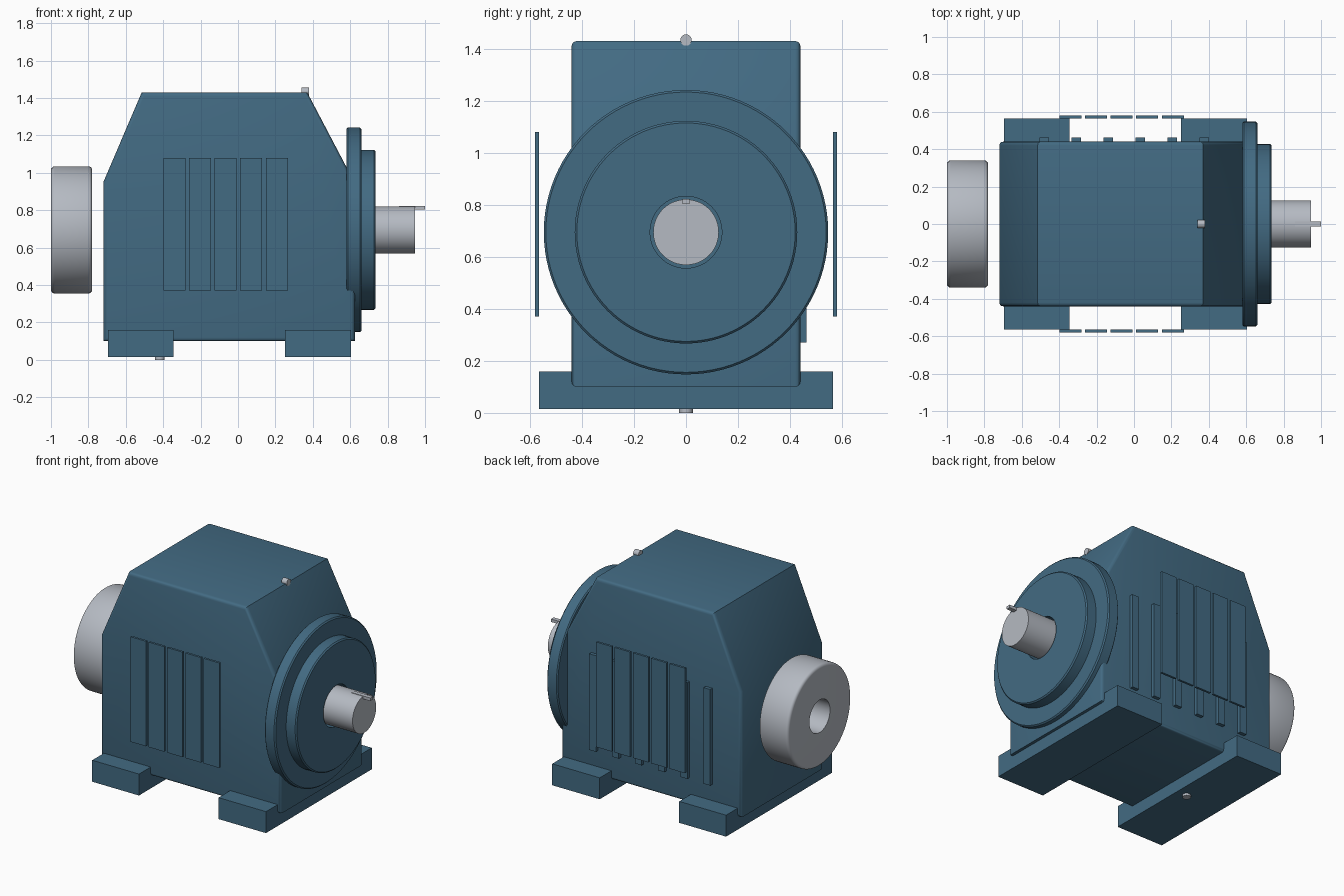
import bpy, bmesh, math
from mathutils import Matrix

if "Cube" in bpy.data.objects:
    bpy.data.objects.remove(bpy.data.objects["Cube"])

AXIS_Z = 0.695  # height of the shaft line


def material(name, rgb):
    m = bpy.data.materials.new(name)
    m.diffuse_color = (*rgb, 1)
    m.use_nodes = True
    m.node_tree.nodes["Principled BSDF"].inputs["Base Color"].default_value = m.diffuse_color
    return m


BLUE = material("blue_paint", (0.055, 0.145, 0.225))
STEEL = material("bare_steel", (0.46, 0.49, 0.54))


def finish(name, bm, mat, smooth=False):
    bmesh.ops.recalc_face_normals(bm, faces=bm.faces)
    me = bpy.data.meshes.new(name)
    bm.to_mesh(me)
    bm.free()
    me.materials.append(mat)
    ob = bpy.data.objects.new(name, me)
    bpy.context.collection.objects.link(ob)
    if smooth:
        bpy.ops.object.select_all(action='DESELECT')
        ob.select_set(True)
        bpy.context.view_layer.objects.active = ob
        bpy.ops.object.shade_smooth_by_angle(angle=math.radians(35))
    return ob


def box(name, x0, x1, y0, y1, z0, z1, mat):
    bm = bmesh.new()
    size = Matrix.Diagonal((x1 - x0, y1 - y0, z1 - z0, 1))
    centre = Matrix.Translation(((x0 + x1) / 2, (y0 + y1) / 2, (z0 + z1) / 2))
    bmesh.ops.create_cube(bm, size=1, matrix=centre @ size)
    return finish(name, bm, mat)


def lathe(name, profile, mat, z=AXIS_Z, closed=False, n=96):
    """Spin (x, radius) points about a line parallel to x."""
    bm = bmesh.new()
    rings = []
    for x, r in profile:
        if r == 0:
            rings.append([bm.verts.new((x, 0, z))] * n)
        else:
            rings.append([bm.verts.new((x, r * math.sin(a), z + r * math.cos(a)))
                          for a in (math.tau * i / n for i in range(n))])
    pairs = list(zip(rings, rings[1:] + rings[:1]))
    for a, b in pairs if closed else pairs[:-1]:
        for i in range(n):
            j = (i + 1) % n
            bm.faces.new(list(dict.fromkeys((a[i], a[j], b[j], b[i]))))
    return finish(name, bm, mat, True)


# Housing: side profile extruded across, with softened side rims
outline = [(-0.72, 0.1), (0.625, 0.1), (0.625, 0.945),
           (0.37, 1.43), (-0.515, 1.43), (-0.72, 0.95)]
bm = bmesh.new()
front = bm.faces.new([bm.verts.new((x, -0.44, z)) for x, z in outline])
extruded = bmesh.ops.extrude_face_region(bm, geom=[front])['geom']
bmesh.ops.translate(bm, vec=(0, 0.88, 0),
                    verts=[g for g in extruded if isinstance(g, bmesh.types.BMVert)])
rims = [e for e in bm.edges if abs(e.verts[0].co.y - e.verts[1].co.y) < 0.01]
bmesh.ops.bevel(bm, geom=rims, offset=0.02, segments=3, profile=0.5, affect='EDGES')
finish("housing", bm, BLUE, True)

# Foot bars running across the base
for name, x0, x1 in (("rear_foot", -0.695, -0.345), ("drive_foot", 0.25, 0.605)):
    box(name, x0, x1, -0.565, 0.565, 0.015, 0.16, BLUE)

# Stand-off side plates on both sides, cooling ribs on the back only
for side, s in (("front", -1), ("back", 1)):
    for i in range(5):
        x = -0.399 + i * 0.137
        y0, y1 = sorted((s * 0.565, s * 0.58))
        box(f"{side}_plate_{i + 1}", x, x + 0.117, y0, y1, 0.37, 1.08, BLUE)
for i in range(6):
    x = -0.48 + i * 0.171
    box(f"cooling_rib_{i + 1}", x - 0.025, x + 0.025, 0.43, 0.463, 0.27, 0.92, BLUE)

# Stepped flange with a shaft recess
lathe("flange", [(0.58, 0), (0.58, 0.54), (0.587, 0.547), (0.652, 0.547),
                 (0.66, 0.539), (0.66, 0.428), (0.727, 0.428), (0.735, 0.42),
                 (0.735, 0.138), (0.66, 0.138), (0.66, 0)], BLUE)

# Output shaft and key
lathe("output_shaft", [(0.6, 0), (0.6, 0.126), (0.945, 0.126), (0.945, 0)], STEEL)
box("shaft_key", 0.86, 1.0, -0.014, 0.014, 0.803, 0.823, STEEL)

# Input ring with rounded rims and a through bore
rim = []
for xc, a0 in ((-0.98, 180), (-0.80, 90)):
    for k in range(5):
        a = math.radians(a0 - k * 22.5)
        rim.append((xc + 0.02 * math.cos(a), 0.32 + 0.02 * math.sin(a)))
lathe("input_ring", [(-1.0, 0.11)] + rim + [(-0.78, 0.11)], STEEL, closed=True)

# Breather on top and drain plug below
lathe("breather", [(0.34, 0), (0.34, 0.022), (0.38, 0.022), (0.38, 0)],
      STEEL, z=1.434, n=24)
bm = bmesh.new()
bmesh.ops.create_cone(bm, cap_ends=True, segments=24, radius1=0.026, radius2=0.026,
                      depth=0.04, matrix=Matrix.Translation((-0.418, 0, 0.02)))
finish("drain_plug", bm, STEEL, True)
